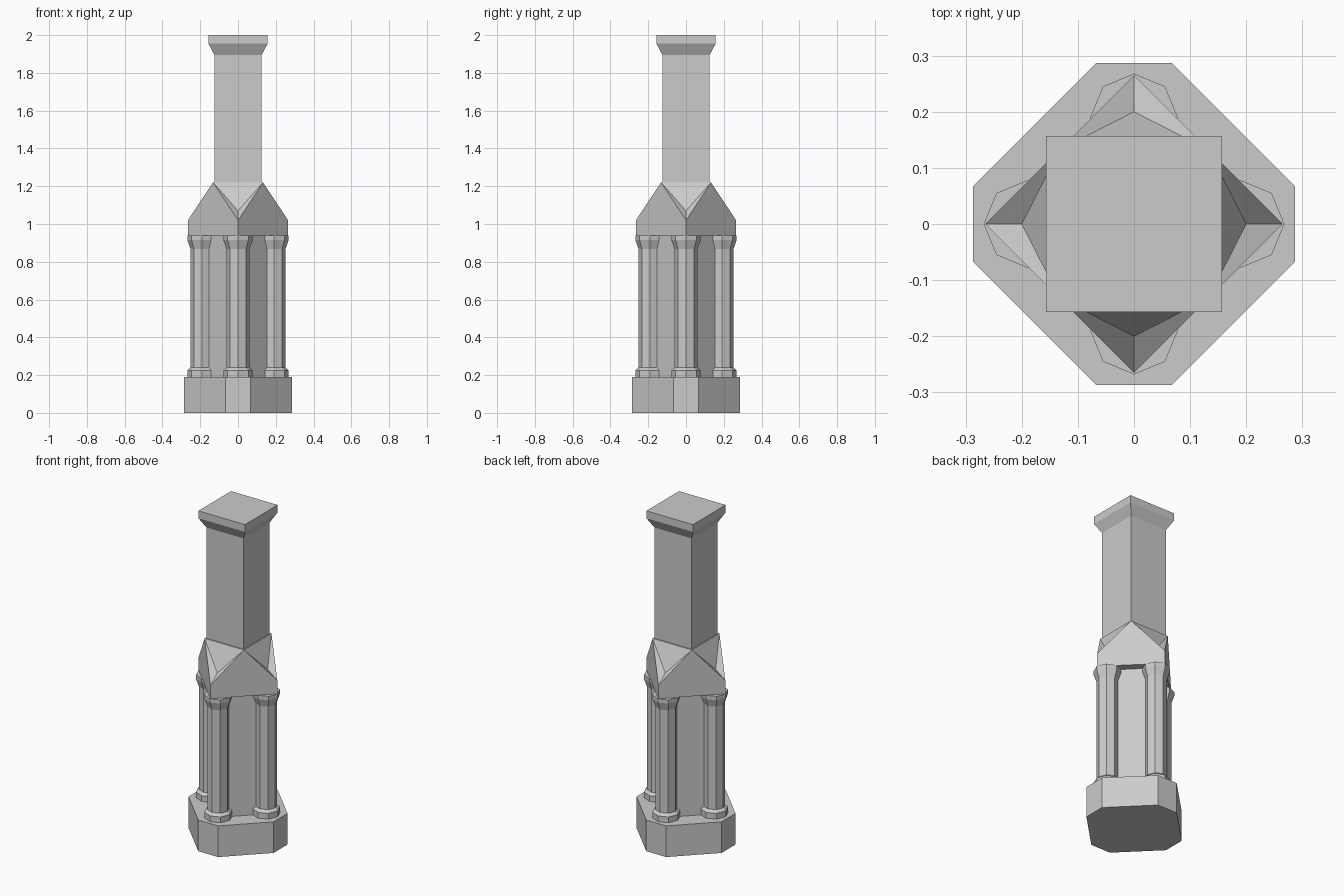
import bpy, bmesh
from math import cos, sin, pi, radians

cube = bpy.data.objects.get("Cube")
if cube:
    bpy.data.objects.remove(cube)

stone = bpy.data.materials.new("grey_stone")
stone.use_nodes = True
GREY = (0.6, 0.6, 0.6, 1)
stone.diffuse_color = GREY
stone.node_tree.nodes["Principled BSDF"].inputs["Base Color"].default_value = GREY


def finish(name, bm):
    bmesh.ops.recalc_face_normals(bm, faces=bm.faces)
    mesh = bpy.data.meshes.new(name)
    bm.to_mesh(mesh)
    bm.free()
    mesh.materials.append(stone)
    obj = bpy.data.objects.new(name, mesh)
    bpy.context.collection.objects.link(obj)
    return obj


def ngon(sides, turn=0):
    return [(cos(2 * pi * i / sides + turn), sin(2 * pi * i / sides + turn))
            for i in range(sides)]


def loft(name, outline, profile, centre=(0, 0)):
    """Stack scaled copies of an outline; profile is (scale, height) pairs."""
    bm = bmesh.new()
    rings = [[bm.verts.new((centre[0] + s * x, centre[1] + s * y, z)) for x, y in outline]
             for s, z in profile]
    n = len(outline)
    for low, high in zip(rings, rings[1:]):
        for i in range(n):
            j = (i + 1) % n
            bm.faces.new((low[i], low[j], high[j], high[i]))
    bm.faces.new(rings[0][::-1])
    bm.faces.new(rings[-1])
    return finish(name, bm)


diamond = ngon(4)
square = [(1, 1), (-1, 1), (-1, -1), (1, -1)]

# Plinth: square with wide chamfered corners
a, b = 0.287, 0.067
plinth = [(a, -b), (a, b), (b, a), (-b, a), (-a, b), (-a, -b), (-b, -a), (b, -a)]
loft("plinth", plinth, [(1, 0), (1, 0.19)])

# Recessed core and the four corner columns
loft("core", diamond, [(0.2, 0.18), (0.2, 0.95)])
column = [(0.078, 0.19), (0.078, 0.225), (0.061, 0.24),
          (0.061, 0.867), (0.078, 0.915), (0.078, 0.938)]
for side, (x, y) in zip(("left", "back", "right", "front"), diamond):
    loft(side + "_column", ngon(8), column, (0.19 * x, 0.19 * y))

# Gabled block: four gables with folded valleys at the corners
bm = bmesh.new()
R = 0.265
low = [bm.verts.new((R * x, R * y, 0.938)) for x, y in diamond]
eave = [bm.verts.new((R * x, R * y, 1.02)) for x, y in diamond]
valley = [bm.verts.new((0.2 * x, 0.2 * y, 1.07)) for x, y in diamond]
peak = [bm.verts.new((R / 2 * x, R / 2 * y, 1.22)) for x, y in square]
for i in range(4):
    j = (i + 1) % 4
    bm.faces.new((low[i], low[j], eave[j], peak[i], eave[i]))
    bm.faces.new((eave[i], peak[i], valley[i]))
    bm.faces.new((eave[i], valley[i], peak[i - 1]))
    bm.faces.new((valley[i], peak[i], peak[i - 1]))
bm.faces.new(low[::-1])
bm.faces.new(peak)
finish("gabled_block", bm)

# Square shaft with a flared cap
loft("chimney_shaft", square, [(0.125, 1.1), (0.125, 1.895), (0.157, 1.955), (0.157, 2)])
